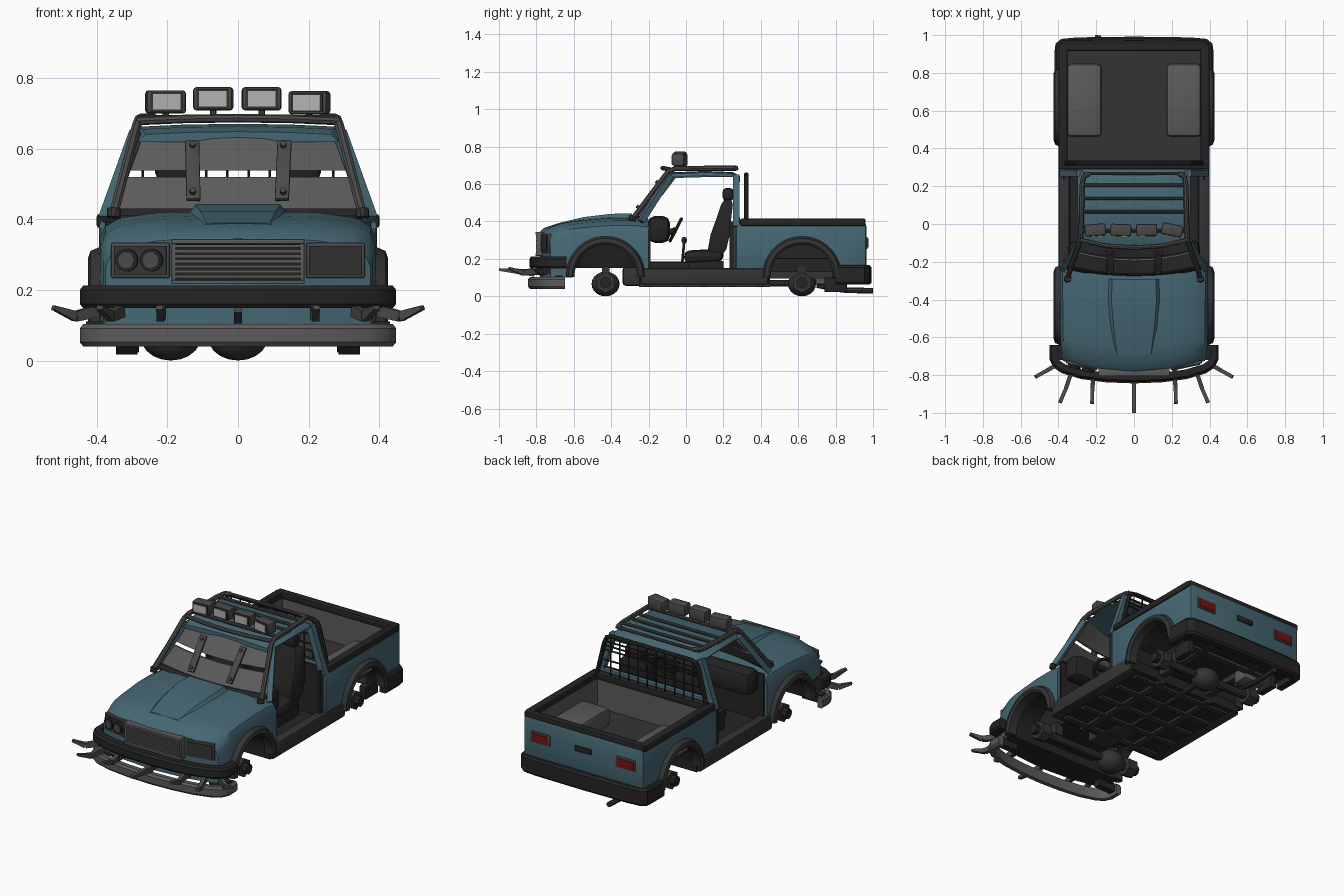
import bpy, bmesh, math
from mathutils import Vector, Matrix, Euler

if "Cube" in bpy.data.objects:
    bpy.data.objects.remove(bpy.data.objects["Cube"])

def material(name, r, g, b):
    m = bpy.data.materials.new(name)
    m.diffuse_color = (r, g, b, 1)
    m.use_nodes = True
    m.node_tree.nodes["Principled BSDF"].inputs["Base Color"].default_value = m.diffuse_color
    return m
BLUE = material("teal_paint", .060, .136, .172)
BLACK = material("black_rubber", .018, .018, .018)
DARK = material("dark_metal", .034, .034, .034)
MID = material("worn_metal", .068, .068, .068)
GREY = material("grey_steel", .105, .105, .105)
LENS = material("pale_lens", .45, .45, .45)
RED = material("red_lens", .18, .006, .006)

# ---------- helpers ----------
def shade(me):
    me.shade_smooth()
    me.set_sharp_from_angle(angle=math.radians(33))

def make(name, bm, mats, mirror=False, idx=0):
    bmesh.ops.recalc_face_normals(bm, faces=bm.faces[:])
    me = bpy.data.meshes.new(name)
    bm.to_mesh(me)
    bm.free()
    for m in (mats if isinstance(mats, list) else [mats]):
        me.materials.append(m)
    for p in me.polygons:
        p.material_index = idx
    shade(me)
    o = bpy.data.objects.new(name, me)
    bpy.context.collection.objects.link(o)
    if mirror:
        md = o.modifiers.new("mirror", 'MIRROR')
        md.use_mirror_merge = False
    return o

def box(name, x, y, z, mat, bevel=0, rot=(0, 0, 0), mirror=False, idx=0):
    """x, y, z are (low, high) pairs; rotation is about the middle."""
    bm = bmesh.new()
    bmesh.ops.create_cube(bm, size=1)
    bmesh.ops.scale(bm, vec=(x[1]-x[0], y[1]-y[0], z[1]-z[0]), verts=bm.verts[:])
    if bevel:
        bmesh.ops.bevel(bm, geom=bm.edges[:], offset=bevel, segments=2, profile=.5, affect='EDGES')
    c = Vector((sum(x)/2, sum(y)/2, sum(z)/2))
    bm.transform(Matrix.Translation(c) @ Euler(rot).to_matrix().to_4x4())
    return make(name, bm, mat, mirror, idx)

def along(a, b):
    a, b = Vector(a), Vector(b)
    return Matrix.Translation((a+b)/2) @ (b-a).to_track_quat('Z', 'Y').to_matrix().to_4x4(), (b-a).length

def cyl(name, a, b, r, mat, seg=12, mirror=False, idx=0):
    bm = bmesh.new()
    m, d = along(a, b)
    bmesh.ops.create_cone(bm, cap_ends=True, segments=seg, radius1=r, radius2=r, depth=d)
    bm.transform(m)
    return make(name, bm, mat, mirror, idx)

def beam(name, a, b, w, h, mat, taper=1, mirror=False):
    bm = bmesh.new()
    m, d = along(a, b)
    bmesh.ops.create_cube(bm, size=1)
    for v in bm.verts:
        v.co = (v.co.x*w, v.co.y*h*(taper if v.co.z > 0 else 1), v.co.z*d)
    bm.transform(m)
    return make(name, bm, mat, mirror)

def ball(name, c, s, mat):
    bm = bmesh.new()
    bmesh.ops.create_uvsphere(bm, u_segments=16, v_segments=10, radius=1)
    bm.transform(Matrix.Translation(c) @ Matrix.Diagonal((*s, 1)))
    return make(name, bm, mat)

def loft(name, rings, mat, mirror=False):
    """Skin equal rings (even count); ends are closed with quad strips."""
    bm = bmesh.new()
    vs = [[bm.verts.new(p) for p in r] for r in rings]
    n = len(rings[0])
    for a, b in zip(vs, vs[1:]):
        for i in range(n):
            bm.faces.new((a[i], a[(i+1) % n], b[(i+1) % n], b[i]))
    for r in (vs[0], vs[-1]):
        for i in range(n//2-1):
            bm.faces.new((r[i], r[i+1], r[n-2-i], r[n-1-i]))
    return make(name, bm, mat, mirror)

def cut(o, cutters):
    for c in cutters:
        c.hide_render = True
        m = o.modifiers.new("cut", 'BOOLEAN')
        m.operation, m.solver, m.object = 'DIFFERENCE', 'EXACT', c
    dg = bpy.context.evaluated_depsgraph_get()
    dg.update()
    me = bpy.data.meshes.new_from_object(o.evaluated_get(dg))
    o.modifiers.clear()
    o.data = me
    shade(me)

def pipe(name, pts, r, mat, mirror=False):
    cu = bpy.data.curves.new(name, 'CURVE')
    cu.dimensions, cu.bevel_depth, cu.bevel_resolution, cu.use_fill_caps = '3D', r, 2, True
    s = cu.splines.new('POLY')
    s.points.add(len(pts)-1)
    for p, q in zip(s.points, pts):
        p.co = (*q, 1)
    t = bpy.data.objects.new("tmp", cu)
    bpy.context.collection.objects.link(t)
    dg = bpy.context.evaluated_depsgraph_get()
    dg.update()
    bm = bmesh.new()
    bm.from_mesh(bpy.data.meshes.new_from_object(t.evaluated_get(dg)))
    bpy.data.objects.remove(t)
    return make(name, bm, mat, mirror)

def wrap_bar(name, half, z0, z1, t, mat):
    """Bumper bar: half path runs from the middle to the +x end."""
    path = [(-x, y) for x, y in reversed(half) if x > 0] + half
    if half[0][1] > 0:
        path.reverse()
    rings = []
    for i, p in enumerate(path):
        d = Vector(path[min(i+1, len(path)-1)]) - Vector(path[max(i-1, 0)])
        d.normalize()
        prof = [(-t, z0), (-.01, z0), (0, z0+.012), (0, z1-.012), (-.01, z1), (-t, z1)]
        rings.append([(p[0]+d.y*k, p[1]-d.x*k, z) for k, z in prof])
    return loft(name, rings, mat)

# ---------- front body: lofted along y, lower edge follows the wheel arch ----------
FR = [(.5, .004), (.58, .005), (.85, .02), (.96, .045), (1, .08)]
FR = [(-f, d) for f, d in reversed(FR)] + [(0, 0)] + FR
TOP = [(-.78, .345, .375, .055), (-.76, .365, .382, .055), (-.68, .392, .388, .03), (-.62, .403, .39, 0), (-.55, .412, .391, 0),
       (-.4, .424, .393, 0), (-.28, .424, .393, 0), (-.2, .415, .393, 0)]
def top_at(y):
    for a, b in zip(TOP, TOP[1:]):
        if y <= b[0]:
            t = (y-a[0])/(b[0]-a[0])
            return [p+(q-p)*t for p, q in zip(a, b)]
R, YC = .175, -.43
st = [(r[0], .1, .1) for r in TOP[:4]] + [(YC-R-.002, .1, .1)]
st += [(YC-R*math.cos(a), .11+R*math.sin(a), .15) for a in (math.pi*i/20 for i in range(21))] + [(YC+R+.002, .12, .14), (-.2, .12, .14)]
rings = []
for y, zo, zi in st:
    _, zt, w, k = top_at(y)
    rings.append([(f*w, y+k*f*f, zt-d) for f, d in FR] + [(f*w, y+k*f*f, zo if abs(f) > .55 else zi) for f, d in reversed(FR)])
front = loft("front_body", rings, [BLUE, BLACK])
for p in front.data.polygons:
    c = p.center
    if p.normal.z < -.5 or (math.hypot(c.y-YC, c.z-.11) < .19 and abs(c.x) < .388):
        p.material_index = 1

# ---------- bed with wheel wells cut out ----------
SLOTS = [BLUE, BLACK, GREY]
bed = box("bed_body", (-.393, .393), (.265, .965), (.13, .39), SLOTS, .016)
well = cyl("well_cutter", (.22, .62, .11), (.6, .62, .11), .178, SLOTS, 32, mirror=True, idx=1)
cavity = box("cavity_cutter", (-.355, .355), (.325, .925), (.2, .6), SLOTS, idx=2)
cut(bed, [cavity, well])
for p in bed.data.polygons:
    if p.normal.z < -.9 and p.center.z < .14:
        p.material_index = 1
tub = box("bed_wheel_tub", (.17, .357), (.46, .85), (.195, .31), [GREY, BLACK, GREY], .025, mirror=True)
cut(tub, [well])
for c in (well, cavity):
    bpy.data.objects.remove(c)
box("bed_floor", (-.355, .355), (.325, .925), (.199, .206), DARK)
box("bed_side_rail", (.352, .4), (.29, .945), (.375, .415), BLACK, .008, mirror=True)
for y in ((.29, .335), (.915, .96)):
    box("bed_cross_rail", (-.395, .395), y, (.375, .415), BLACK, .008)

# wheel arch flares
for y in (YC, .62):
    rings = []
    for i in range(19):
        a = math.radians(-2 + i*184/18)
        rings.append([(x, y+r*math.cos(a), .11+r*math.sin(a)) for x, r in ((.36, .166), (.415, .166), (.425, .178), (.418, .2), (.39, .212), (.36, .2))])
    loft("wheel_arch", rings, DARK, True)

# raised hood scoop
loft("hood_scoop", [[(-w, y, z-.012), (-w+.025, y, z+h), (w-.025, y, z+h), (w, y, z-.012)]
     for y, z, w, h in ((-.69, .388, .115, .001), (-.55, .411, .132, .012), (-.4, .423, .145, .018), (-.29, .423, .14, .02))], BLUE)

# ---------- cab ----------
RF = [(-1, .025), (-.93, .008), (-.5, .002), (0, 0), (.5, .002), (.93, .008), (1, .025)]
loft("roof", [[(f*w, y, z-d) for f, d in RF] + [(f*w, y, zb) for f, d in reversed(RF)]
     for y, z, w, zb in ((-.11, .648, .282, .618), (-.07, .663, .292, .632), (.1, .67, .3, .637), (.25, .664, .3, .637), (.288, .642, .3, .61))], BLUE)
beam("front_pillar", (.376, -.24, .4), (.288, -.085, .645), .03, .03, BLUE, mirror=True)
beam("rear_pillar", (.378, .269, .37), (.287, .269, .645), .036, .035, BLUE, mirror=True)
beam("door_seal", (.37, .248, .13), (.37, .248, .4), .012, .03, BLACK, mirror=True)
box("cab_rear_wall", (-.378, .378), (.258, .288), (.13, .425), BLUE, .006)
box("cab_rear_lining", (-.37, .37), (.252, .259), (.1, .42), BLACK)
box("firewall", (-.375, .375), (-.202, -.19), (.1, .4), BLACK)
box("cab_floor", (-.385, .385), (-.25, .45), (.065, .125), BLACK)
box("sill", (.34, .4), (-.245, .44), (.062, .15), DARK, .012, mirror=True)
box("centre_tunnel", (-.06, .06), (-.2, .2), (.12, .185), BLACK, .012)

# windscreen armour: two curved plates with a slit
def shield(name, z0, z1, mat, push=0):
    def P(f, z, back):
        t = (z-.415)/.23
        w = .352-.072*t
        return (f*w, -.275+.175*t+.045*f*f+back-push, z)
    loft(name, [[P(f, z0, 0), P(f, z1, 0), P(f, z1, .01), P(f, z0, .01)] for f in (-1+i/4 for i in range(9))], mat)
shield("lower_armour_plate", .428, .52, GREY)
shield("upper_armour_plate", .538, .64, GREY)
shield("windscreen_base_strip", .41, .43, BLACK, .006)
for s, tw in ((-1, .05), (1, -.1)):
    box("armour_strap", (s*.128-.02, s*.128+.02), (-.205, -.193), (.433, .643), MID, .003, (-.65, 0, tw*.6))
    for t in (-.33, .33):
        c = Vector((s*.128, -.199+t*.155, .538+t*.2))
        cyl("strap_bolt", c, c+Vector((0, -.014, .011)), .009, MID, 8)

# cage and roof rack
pipe("cage_side", [(.352, -.285, .415), (.288, -.1, .662), (.28, -.06, .683), (.275, .2, .685), (.268, .25, .685), (.235, .268, .685)], .014, MID, True)
cyl("cage_foot", (.35, -.285, .43), (.352, -.29, .405), .02, DARK, 10, mirror=True)
for y in (.065, .135, .205, .268):
    cyl("rack_bar", (-.27, y, .685), (.27, y, .685), .009, MID, 10)
pipe("rack_front_bar", [(-.285, -.085, .678), (-.15, -.115, .684), (0, -.125, .686), (.15, -.115, .684), (.285, -.085, .678)], .012, MID)
cyl("lamp_bar", (-.275, -.035, .685), (.275, -.035, .685), .01, MID, 10)

# roof lamps
for x, z, a in ((-.205, .732, .08), (-.07, .741, -.04), (.067, .741, .02), (.202, .73, -.2)):
    box("roof_lamp", (x-.056, x+.056), (-.062, 0), (z-.033, z+.033), MID, .009, (0, 0, a))
    fx, fy = math.sin(a)*.034, -.031-math.cos(a)*.031
    for w, h, m, e in ((.046, .027, DARK, 0), (.039, .022, LENS, .004)):
        box("roof_lamp_lens", (x+fx-w, x+fx+w), (fy-.004-e, fy+.004-e), (z-h, z+h), m, 0, (0, 0, a))
    cyl("lamp_stem", (x, -.035, .68), (x, -.035, z-.02), .009, MID, 8)

# rear window guard
pipe("guard_hoop", [(.36, .322, .4), (.312, .322, .6), (.295, .322, .638), (.26, .322, .65), (-.26, .322, .65),
                    (-.295, .322, .638), (-.312, .322, .6), (-.36, .322, .4)], .013, BLACK)
for i in range(10):
    x = -.27+i*.06
    cyl("guard_bar", (x, .322, .41), (x, .322, .65), .004, BLACK, 6)
for z in (.46, .5, .56, .585, .61):
    cyl("guard_crossbar", (-.315, .318, z), (.315, .318, z), .0055, BLACK, 6)

# ---------- interior ----------
box("dashboard", (-.35, .35), (-.205, -.085), (.285, .43), BLACK, .04)
pipe("steering_wheel", [(.175+.065*math.cos(a), -.055+.03*math.sin(a), .355+.058*math.sin(a)) for a in (math.tau*i/20 for i in range(21))], .009, BLACK)
cyl("steering_column", (.175, -.12, .33), (.175, -.055, .355), .016, BLACK)
beam("steering_spoke", (.112, -.055, .355), (.238, -.055, .355), .016, .016, BLACK)
box("seat_pedestal", (.09, .26), (.01, .2), (.12, .19), BLACK, mirror=True)
box("seat_cushion", (.075, .275), (-.01, .2), (.18, .25), BLACK, .03, (.06, 0, 0), mirror=True)
SB = [(-1, 0), (-.9, .018), (-.6, .01), (0, 0), (.6, .01), (.9, .018), (1, 0)]
loft("seat_back", [[(.175+f*w, y-t/2-d, z) for f, d in SB] + [(.175+f*w, y+t/2, z) for f, d in reversed(SB)]
     for z, y, t, w in ((.215, .165, .05, .085), (.25, .175, .08, .1), (.33, .192, .085, .1), (.42, .212, .06, .098), (.49, .228, .045, .085), (.515, .233, .02, .06))], BLACK, True)
box("headrest", (.115, .235), (.195, .255), (.51, .58), BLACK, .022, mirror=True)
cyl("gear_lever", (0, -.02, .18), (0, -.01, .29), .007, DARK, 8)
ball("gear_knob", (0, -.01, .3), (.015, .015, .018), BLACK)

# ---------- nose ----------
box("grille_back", (-.18, .18), (-.79, -.765), (.222, .342), BLACK)
for z in ((.216, .228), (.33, .344)):
    box("grille_rim", (-.188, .188), (-.805, -.76), z, GREY, .003)
box("grille_side", (.176, .188), (-.8, -.755), (.22, .342), GREY, .003, mirror=True)
for i in range(7):
    z = .238+i*.0143
    box("grille_slat", (-.178, .178), (-.802, -.78), (z-.0045, z+.0045), GREY)
for s in (-1, 1):
    def plate(name, w, h, out, m, b=0):
        box(name, (s*.275-w, s*.275+w), (-.756-out, -.738), (.284-h, .284+h), m, b, (0, 0, s*.21))
    plate("headlamp_frame", .085, .05, 0, MID, .005)
    plate("headlamp_panel", .075, .04, .005, DARK)
for x, y in ((-.312, -.744), (-.242, -.761)):
    d = Vector((-.21, -.977, 0))
    p = Vector((x, y, .284))
    cyl("headlamp_ring", p, p+d*.02, .032, BLACK, 20)
    cyl("headlamp_glass", p, p+d*.023, .023, MID, 20)
BUMP = [(0, -.838), (.15, -.832), (.28, -.815), (.38, -.785), (.425, -.755), (.448, -.71), (.448, -.64)]
wrap_bar("front_bumper", BUMP, .148, .212, .045, BLACK)
wrap_bar("lower_ram_bar", [(x, y-.006) for x, y in BUMP], .04, .103, .035, GREY)
for x in (0, .215):
    box("ram_bracket", (x-.01, x+.01), (-.822, -.76), (.115, .165), DARK, mirror=x > 0)
box("bumper_mount", (.33, .42), (-.72, -.64), (.155, .2), BLACK, mirror=True)
box("ram_mount", (.3, .43), (-.7, -.66), (.06, .11), BLACK, mirror=True)

# ram spikes
beam("spike", (0, -.81, .125), (0, -1.0, .143), .022, .04, MID, .35)
for a, b, c in (((.215, -.8), (.22, -.87), (.222, -.95)), ((.33, -.78), (.36, -.87), (.392, -.945)), ((.4, -.74), (.46, -.775), (.523, -.81))):
    beam("spike_root", (*a, .14), (*b, .125), .022, .034, MID, .85, True)
    beam("spike_tip", (*b, .125), (*c, .15), .02, .029, MID, .4, True)

# ---------- tail ----------
wrap_bar("rear_bumper", [(0, .992), (.3, .988), (.385, .98), (.415, .955), (.42, .92), (.42, .8)], .062, .166, .05, BLACK)
box("rear_bumper_top", (-.385, .385), (.83, .96), (.1, .15), BLACK)
box("tail_lamp_frame", (.215, .345), (.955, .971), (.252, .318), MID, .005, mirror=True)
box("tail_lamp", (.226, .334), (.96, .975), (.262, .308), RED, mirror=True)
box("tailgate_handle", (-.055, .055), (.955, .974), (.275, .308), BLACK, .006)

# ---------- running gear ----------
for y, dx in ((YC, -.19), (.62, 0)):
    cyl("axle", (-.33, y, .07), (.33, y, .07), .024, DARK, 10)
    cyl("hub", (.285, y, .073), (.345, y, .073), .056, DARK, 6, mirror=True)
    cyl("hub_cap", (.345, y, .073), (.375, y, .073), .03, BLACK, 8, mirror=True)
    ball("differential", (dx, y, .066), (.085, .075, .066), DARK)
    beam("spring_arm", (.2, y, .09), (.2, y, .16), .05, .04, DARK, mirror=True)
box("chassis_rail", (.15, .19), (-.25, .45), (.05, .1), DARK, mirror=True)
box("rear_chassis_rail", (.15, .19), (.45, .93), (.095, .14), DARK, mirror=True)
for y in (-.2, -.05, .1, .25, .4):
    box("chassis_crossmember", (-.33, .33), (y-.018, y+.018), (.052, .1), DARK)
box("rear_crossmember", (-.3, .3), (.78, .82), (.09, .14), DARK)
box("gearbox", (-.08, .06), (-.34, -.06), (.055, .16), DARK, .02)
cyl("drive_shaft", (-.02, -.1, .07), (0, .6, .07), .018, DARK, 10)
box("muffler", (-.29, -.15), (.69, .79), (.06, .145), GREY, .015)
box("rear_hanger", (.28, .32), (.74, .86), (.022, .1), BLACK, .004, mirror=True)
pipe("exhaust_pipe", [(-.22, .7, .06), (-.21, .8, .04), (-.2, .86, .032), (-.19, .999, .03)], .015, DARK)
